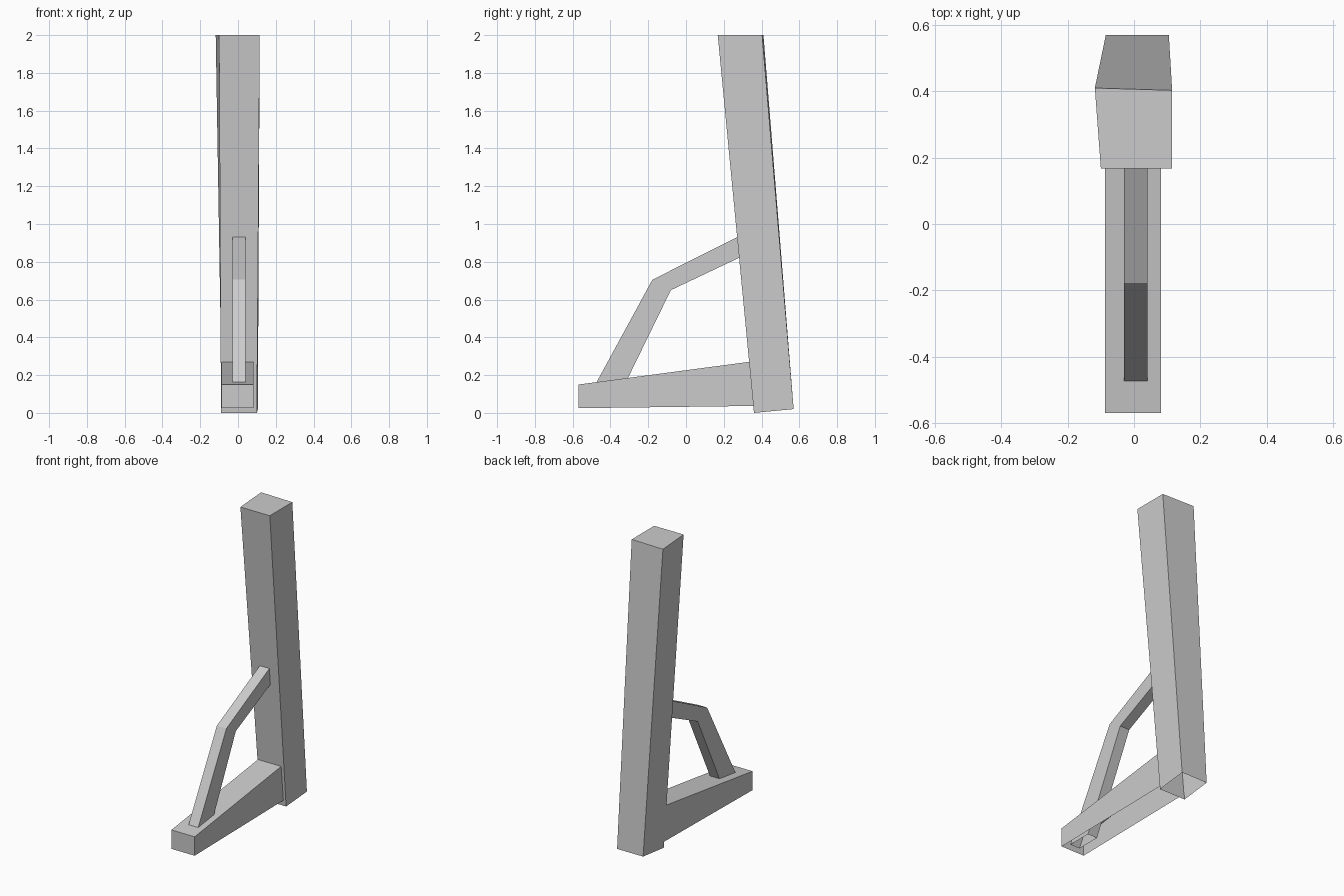
import bpy
import bmesh

if "Cube" in bpy.data.objects:
    bpy.data.objects.remove(bpy.data.objects["Cube"])


def loft(name, rings, caps=()):
    """Join four-sided rings into a tube; caps lists the ring indices to close."""
    bm = bmesh.new()
    loops = [[bm.verts.new(p) for p in ring] for ring in rings]
    for a, b in zip(loops, loops[1:]):
        for i in range(4):
            j = (i + 1) % 4
            bm.faces.new((a[i], a[j], b[j], b[i]))
    for i in caps:
        bm.faces.new(loops[i])
    bmesh.ops.recalc_face_normals(bm, faces=bm.faces)
    mesh = bpy.data.meshes.new(name)
    bm.to_mesh(mesh)
    bm.free()
    obj = bpy.data.objects.new(name, mesh)
    bpy.context.collection.objects.link(obj)
    return obj


def section(x0, x1, top, bottom):
    """Rectangular ring across x between two (y, z) profile points."""
    return [(x0, *bottom), (x1, *bottom), (x1, *top), (x0, *top)]


# Leaning post, slightly wider at the top, open underneath
loft("post", [
    [(-0.09, 0.36, 0.0), (0.10, 0.36, 0.0), (0.105, 0.57, 0.02), (-0.085, 0.57, 0.02)],
    [(-0.10, 0.168, 2.0), (0.115, 0.168, 2.0), (0.115, 0.403, 2.0), (-0.118, 0.41, 2.0)],
], caps=(1,))

# Tapered foot beam, closed at the front and open underneath
beam = loft("foot_beam", [
    section(-0.088, 0.082, (-0.57, 0.15), (-0.57, 0.025)),
    section(-0.088, 0.082, (0.37, 0.275), (0.37, 0.037)),
], caps=(0,))
bm = bmesh.new()
bm.from_mesh(beam.data)
under = [f for f in bm.faces if f.calc_center_median().z < 0.06]
bmesh.ops.delete(bm, geom=under, context='FACES')
bm.to_mesh(beam.data)
bm.free()

# Bent brace from the beam to the post, ends buried in both
loft("brace", [
    section(-0.03, 0.04, (-0.54, 0.04), (-0.378, 0.04)),
    section(-0.03, 0.04, (-0.178, 0.705), (-0.08, 0.65)),
    section(-0.03, 0.04, (0.30, 0.945), (0.30, 0.83)),
])
